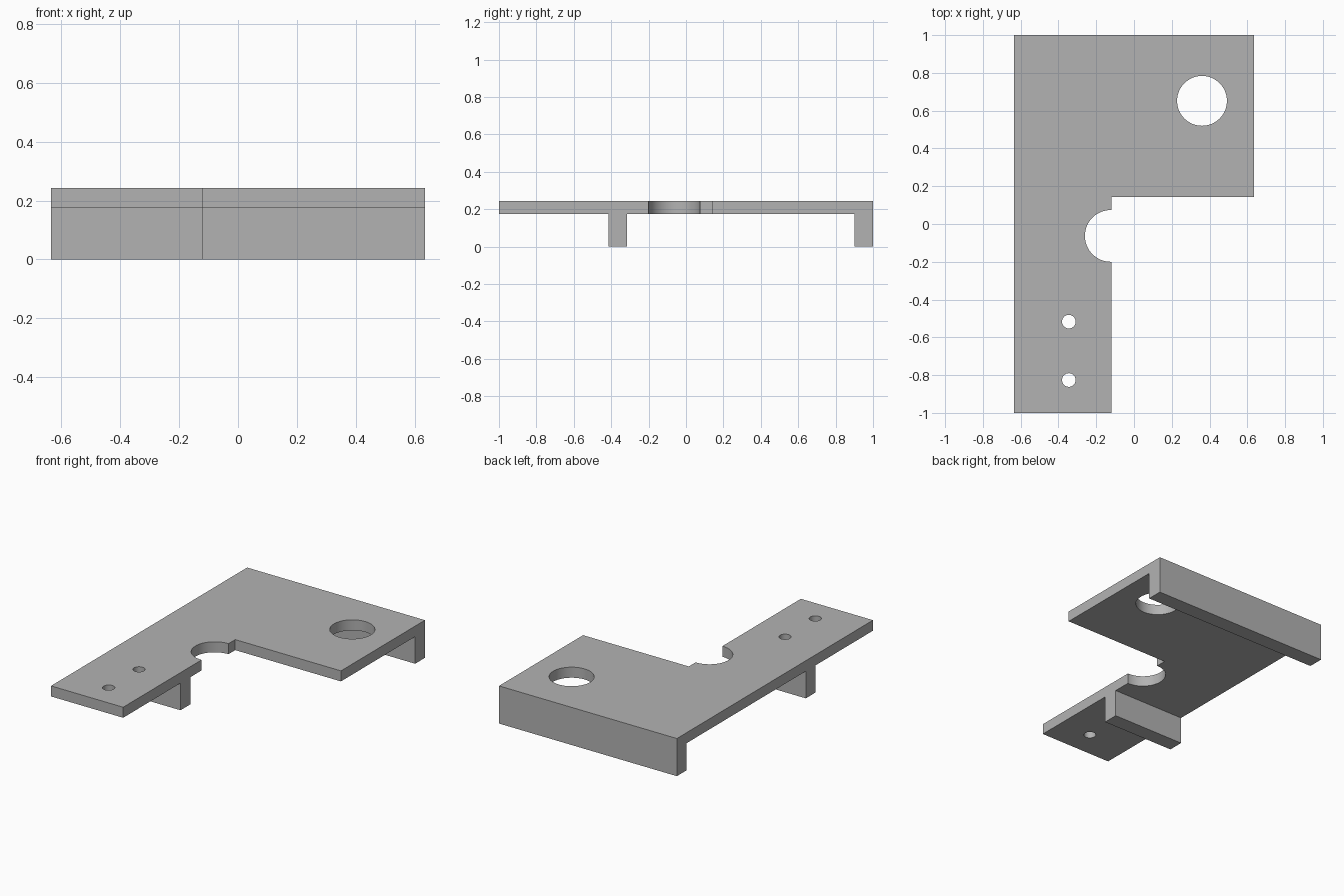
import bpy
import bmesh
import math
from mathutils import Matrix, Vector

cube = bpy.data.objects.get("Cube")
if cube:
    bpy.data.objects.remove(cube, do_unlink=True)

# Plain grey finish
grey = bpy.data.materials.new("plain grey")
grey.use_nodes = True
colour = (0.45, 0.45, 0.45, 1)
grey.diffuse_color = colour
grey.node_tree.nodes["Principled BSDF"].inputs["Base Color"].default_value = colour

LEFT, RIGHT, ARM = -0.635, 0.635, -0.12
TOP, UNDER = 0.243, 0.175


def add_object(name, bm):
    bmesh.ops.recalc_face_normals(bm, faces=bm.faces)
    mesh = bpy.data.meshes.new(name)
    bm.to_mesh(mesh)
    bm.free()
    mesh.materials.append(grey)
    obj = bpy.data.objects.new(name, mesh)
    bpy.context.collection.objects.link(obj)
    return obj


def extrude_profile(name, points, direction):
    bm = bmesh.new()
    face = bm.faces.new([bm.verts.new(p) for p in points])
    result = bmesh.ops.extrude_face_region(bm, geom=[face])
    verts = [v for v in result["geom"] if isinstance(v, bmesh.types.BMVert)]
    bmesh.ops.translate(bm, verts=verts, vec=Vector(direction))
    return add_object(name, bm)


def hole_cutter(name, x, y, radius):
    bm = bmesh.new()
    bmesh.ops.create_cone(bm, cap_ends=True, segments=64, radius1=radius,
                          radius2=radius, depth=0.3,
                          matrix=Matrix.Translation((x, y, TOP)))
    return add_object(name, bm)


def rib(name, right, front, back):
    points = [(LEFT, front, 0), (LEFT, back, 0), (LEFT, back, 0.2), (LEFT, front, 0.2)]
    return extrude_profile(name, points, (right - LEFT, 0, 0))


# L-shaped plate
outline = [(LEFT, -1), (ARM, -1), (ARM, 0.143), (RIGHT, 0.143), (RIGHT, 1), (LEFT, 1)]
bracket = extrude_profile("bracket_plate", [(x, y, UNDER) for x, y in outline],
                          (0, 0, TOP - UNDER))

# Ribs under the plate, then the holes and the round notch
helpers = [
    (rib("arm_rib", ARM, -0.415, -0.315), "UNION"),
    (rib("back_rib", RIGHT, 0.9, 1), "UNION"),
    (hole_cutter("large_hole", 0.36, 0.652, 0.132), "DIFFERENCE"),
    (hole_cutter("edge_notch", ARM - 0.003, -0.063, 0.137), "DIFFERENCE"),
    (hole_cutter("front_screw_hole", -0.345, -0.826, 0.036), "DIFFERENCE"),
    (hole_cutter("rear_screw_hole", -0.345, -0.517, 0.036), "DIFFERENCE"),
]
for helper, operation in helpers:
    helper.hide_render = True
    mod = bracket.modifiers.new(helper.name, "BOOLEAN")
    mod.operation = operation
    mod.solver = "EXACT"
    mod.object = helper

# Merge coplanar faces
flat = bracket.modifiers.new("flat_faces", "DECIMATE")
flat.decimate_type = "DISSOLVE"
flat.angle_limit = math.radians(1)

# Bake the result and remove the helpers
depsgraph = bpy.context.evaluated_depsgraph_get()
final = bpy.data.meshes.new_from_object(bracket.evaluated_get(depsgraph))
bracket.modifiers.clear()
bracket.data = final
final.materials.clear()
final.materials.append(grey)
for helper, _ in helpers:
    bpy.data.objects.remove(helper, do_unlink=True)

# Smooth hole walls, sharp plate edges
bpy.ops.object.select_all(action="DESELECT")
bracket.select_set(True)
bpy.context.view_layer.objects.active = bracket
bpy.ops.object.shade_smooth_by_angle(angle=math.radians(30))
